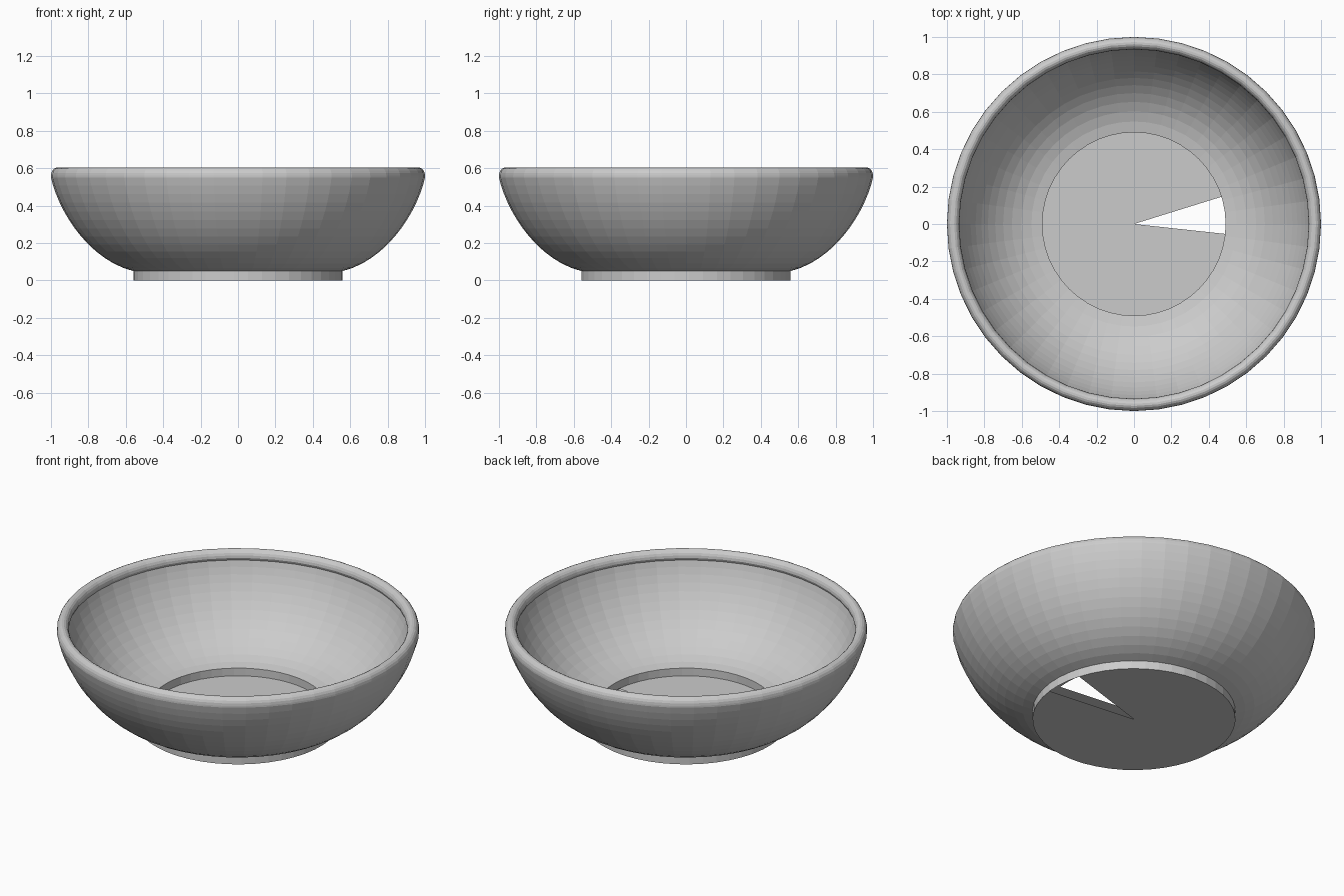
import bpy, bmesh, math
from mathutils import Vector
from mathutils.geometry import interpolate_bezier

cube = bpy.data.objects.get("Cube")
if cube:
    bpy.data.objects.remove(cube, do_unlink=True)

# One plain grey for the whole bowl
grey = bpy.data.materials.new("plain_grey")
grey.use_nodes = True
grey.diffuse_color = (0.6, 0.6, 0.6, 1)
grey.node_tree.nodes["Principled BSDF"].inputs["Base Color"].default_value = (0.6, 0.6, 0.6, 1)


def make_object(name, bm):
    bmesh.ops.recalc_face_normals(bm, faces=bm.faces)
    mesh = bpy.data.meshes.new(name)
    bm.to_mesh(mesh)
    bm.free()
    mesh.materials.append(grey)
    obj = bpy.data.objects.new(name, mesh)
    bpy.context.collection.objects.link(obj)
    return obj


def ring(bm, radius, z, sides, start=0.0):
    angles = [start + math.tau * i / sides for i in range(sides)]
    return [bm.verts.new((radius * math.cos(a), radius * math.sin(a), z)) for a in angles]


def bridge(bm, a, b):
    n = len(a)
    for i in range(n):
        j = (i + 1) % n
        bm.faces.new((a[i], a[j], b[j], b[i]))


def curve(*points, steps):
    return interpolate_bezier(*[Vector(p) for p in points], steps)


# Bowl wall: outer curve, rounded lip, inner curve, closed through the flat underside
outer = curve((0.56, 0.05), (0.80, 0.11), (0.96, 0.37), (1.0, 0.55), steps=14)
inner = curve((0.94, 0.545), (0.905, 0.40), (0.75, 0.13), (0.49, 0.097), steps=14)
lip = [Vector((0.967 + 0.033 * math.cos(a), 0.56 + 0.043 * math.sin(a)))
       for a in [math.pi * i / 9 for i in range(10)]]
profile = outer + lip + inner + [Vector((0.49, 0.05))]
bm = bmesh.new()
rings = [ring(bm, p.x, p.y, 48) for p in profile]
for k, lower in enumerate(rings):
    bridge(bm, lower, rings[(k + 1) % len(rings)])
make_object("bowl_wall", bm)

# Foot: thin drum whose floor discs leave a three-segment wedge open
SIDES, OPEN = 46, 3
bm = bmesh.new()
bottom, top = [ring(bm, 0.56, z, SIDES, math.radians(-6.2)) for z in (0.0, 0.05)]
bridge(bm, bottom, top)
for edge in (bottom, top):
    hub = bm.verts.new((0, 0, edge[0].co.z))
    for i in range(OPEN, SIDES):
        bm.faces.new((hub, edge[i], edge[(i + 1) % SIDES]))
make_object("foot", bm)
